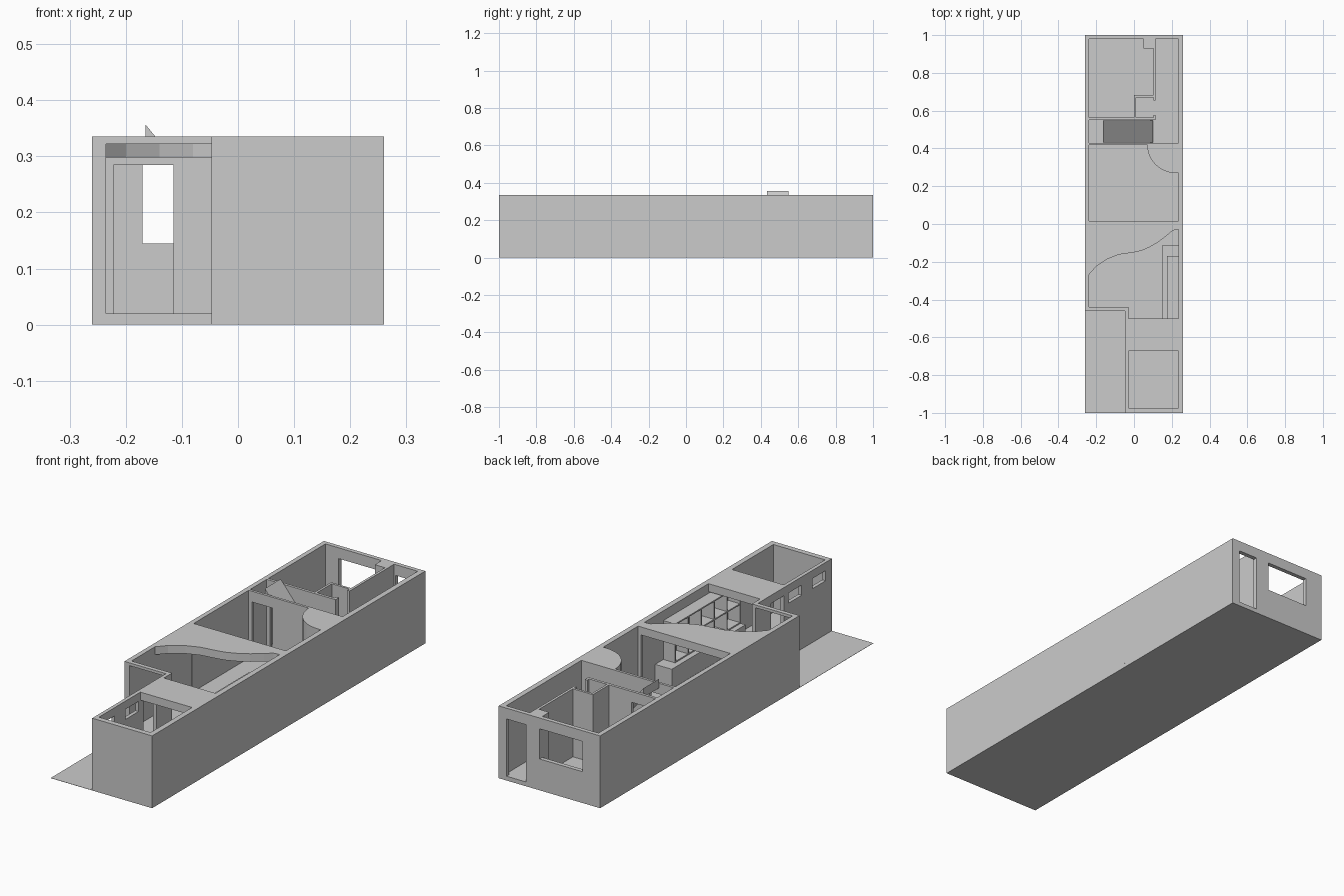
import bpy, bmesh, math

if "Cube" in bpy.data.objects:
    bpy.data.objects.remove(bpy.data.objects["Cube"])

H, FL, SL = 0.335, 0.02, 0.298   # wall top, floor top, underside of roof slabs


def mesh_object(name, bm):
    bmesh.ops.recalc_face_normals(bm, faces=bm.faces)
    me = bpy.data.meshes.new(name)
    bm.to_mesh(me)
    bm.free()
    ob = bpy.data.objects.new(name, me)
    bpy.context.collection.objects.link(ob)
    return ob


def add_box(bm, x0, x1, y0, y1, z0, z1):
    vs = bmesh.ops.create_cube(bm, size=1)["verts"]
    for v in vs:
        v.co.x = x1 if v.co.x > 0 else x0
        v.co.y = y1 if v.co.y > 0 else y0
        v.co.z = z1 if v.co.z > 0 else z0


def boxes(name, *items):
    bm = bmesh.new()
    for b in items:
        add_box(bm, *b)
    return mesh_object(name, bm)


def wall(name, axis, u0, u1, t0, t1, holes=()):
    """Wall running along an axis, with holes (start, end, bottom, top)."""
    items, u = [], u0
    for a, b, lo, hi in sorted(holes):
        if a > u:
            items.append((u, a, FL, H))
        if lo > FL:
            items.append((a, b, FL, lo))
        if hi < H:
            items.append((a, b, hi, H))
        u = b
    if u < u1:
        items.append((u, u1, FL, H))
    if axis == "x":
        return boxes(name, *[(a, b, t0, t1, lo, hi) for a, b, lo, hi in items])
    return boxes(name, *[(t0, t1, a, b, lo, hi) for a, b, lo, hi in items])


def prism(name, pts, d0, d1, plane="xy"):
    """Extrude a profile along z (plane xy) or along y (plane xz)."""
    bm = bmesh.new()
    if plane == "xy":
        vs = [bm.verts.new((a, b, d0)) for a, b in pts]
        step = (0, 0, d1 - d0)
    else:
        vs = [bm.verts.new((a, d0, b)) for a, b in pts]
        step = (0, d1 - d0, 0)
    face = bm.faces.new(vs)
    ext = bmesh.ops.extrude_face_region(bm, geom=[face])["geom"]
    moved = [g for g in ext if isinstance(g, bmesh.types.BMVert)]
    bmesh.ops.translate(bm, verts=moved, vec=step)
    return mesh_object(name, bm)


# Floor with the front-left corner left out, and the thin yard sheet there
prism("floor", [(-0.26, -0.46), (-0.047, -0.46), (-0.047, -1), (0.26, -1),
                (0.26, 1), (-0.26, 1)], 0, FL)
boxes("yard", (-0.26, -0.047, -1, -0.46, 0, 0.001))

# Outer walls
wall("right_wall", "y", -1, 1, 0.235, 0.26)
wall("left_wall", "y", -0.46, 1, -0.26, -0.238)
wall("front_wall", "x", -0.047, 0.235, -1, -0.975)
wall("back_wall", "x", -0.238, 0.235, 0.98, 1,
     [(-0.17, 0.05, 0.145, 0.285), (0.12, 0.22, FL, 0.285)])
wall("yard_side_wall", "y", -0.975, -0.44, -0.047, -0.03,
     [(-0.955, -0.86, 0.25, 0.297), (-0.78, -0.685, 0.25, 0.297),
      (-0.65, -0.555, FL, 0.297)])
wall("yard_window_wall", "x", -0.238, -0.047, -0.46, -0.44,
     [(-0.235, -0.047, FL, 0.322)])

# Inner walls; doors line up along the left side
door = (-0.222, -0.115, FL, 0.285)
wall("living_wall", "x", -0.238, 0.235, 0, 0.015, [(-0.235, 0.22, FL, SL)])
wall("stair_front_wall", "x", -0.238, 0.235, 0.418, 0.43, [door])
wall("stair_back_wall", "x", -0.238, 0.115, 0.55, 0.563, [door])
wall("corridor_wall", "y", 0.655, 0.98, 0.102, 0.114)
wall("corridor_stub", "y", 0.563, 0.577, 0.102, 0.114)
wall("bath_side_wall", "y", 0.563, 0.682, 0.0, 0.011)
wall("bath_back_wall", "x", 0.011, 0.102, 0.671, 0.682)
wall("corner_pier", "x", 0.05, 0.102, 0.93, 0.98)

# Roof slabs, one with a wavy edge
wave = [(-0.24, -0.27), (-0.2, -0.225), (-0.14, -0.185), (-0.08, -0.162),
        (0, -0.15), (0.04, -0.141), (0.08, -0.124), (0.13, -0.095),
        (0.175, -0.06), (0.205, -0.034), (0.236, -0.03)]
prism("wavy_roof", wave + [(0.236, 0.001), (-0.24, 0.001)], SL, H)
boxes("entry_roof", (-0.03, 0.236, -0.672, -0.5, SL, H))

# Round closet in the middle room: curved wall and cap
arc = [math.pi + math.pi / 2 * i / 14 for i in range(15)]


def round_corner(r):
    return [(0.22 + r * math.cos(a), 0.42 + r * math.sin(a)) for a in arc] + \
        [(0.236, 0.42 - r)]


outer, inner = round_corner(0.15), round_corner(0.138)
prism("closet_wall", outer + inner[::-1], FL, SL)
prism("closet_cap", outer + [(0.236, 0.42)], SL, H)

# Sloping stair panel that rises just above the roof
prism("stair_ramp", [(-0.165, 0.357), (0.1, 0.033), (0.1, FL), (-0.124, 0.296),
                     (-0.165, 0.315)], 0.432, 0.548, "xz")

# Long counter with a grid of open shelf cubes above it
boxes("counter", (0.15, 0.236, -0.65, -0.11, FL, 0.11))
cols, rows, t = 5, 2, 0.006
y0, y1, z0, z1 = -0.65, -0.17, 0.11, 0.29
uprights = [y0 + (y1 - y0 - t) * i / cols for i in range(cols + 1)]
levels = [z0 + (z1 - z0 - t) * i / rows for i in range(rows + 1)]
boxes("shelf_grid",
      *[(0.175, 0.236, y, y + t, z0, z1) for y in uprights],
      *[(0.175, 0.236, y0, y1, z, z + t) for z in levels])
